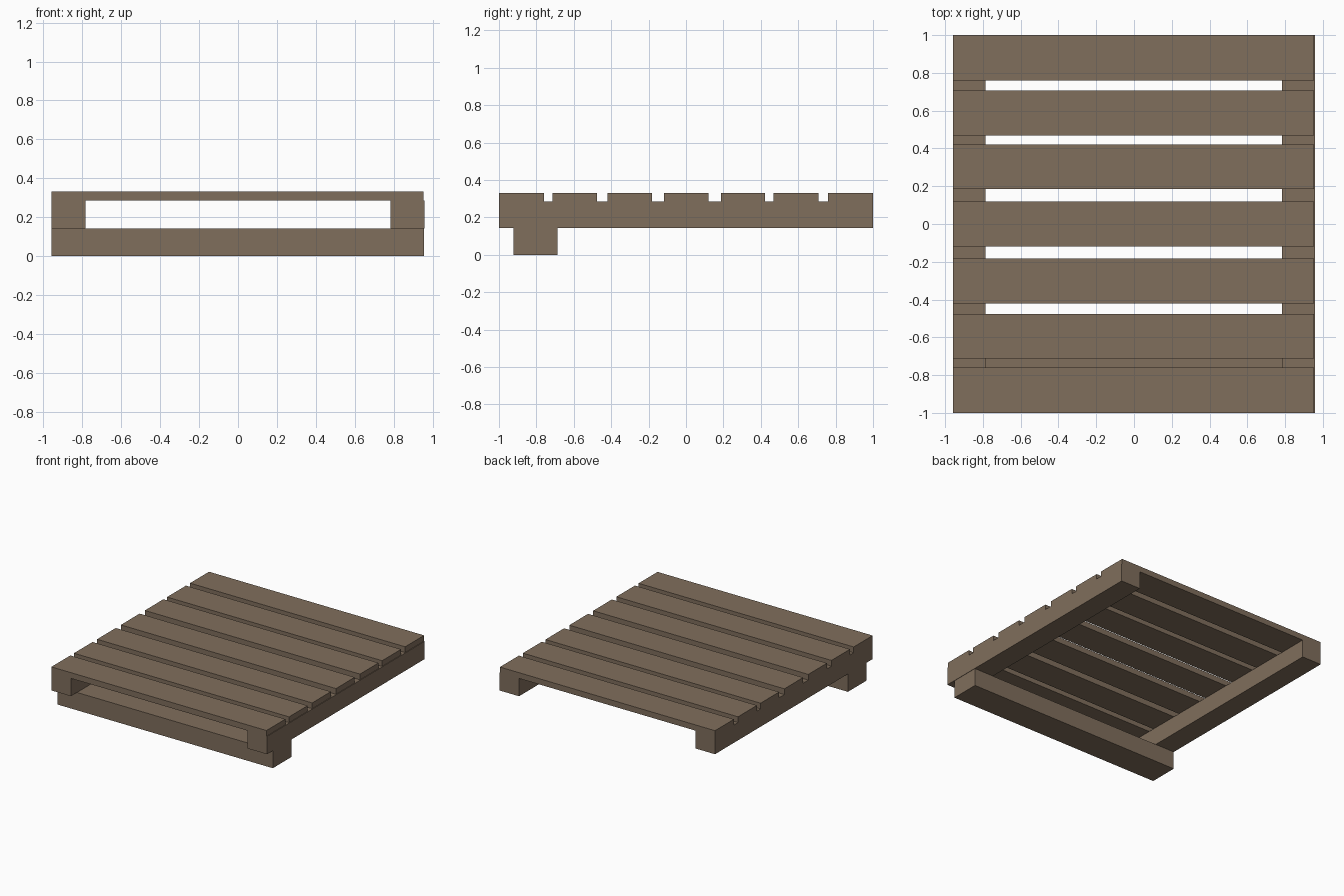
import bpy
import bmesh
from mathutils import Vector

if "Cube" in bpy.data.objects:
    bpy.data.objects.remove(bpy.data.objects["Cube"])

wood = bpy.data.materials.new("weathered_brown_wood")
wood.diffuse_color = (0.216, 0.156, 0.107, 1.0)
wood.use_nodes = True
wood.node_tree.nodes["Principled BSDF"].inputs["Base Color"].default_value = wood.diffuse_color


def board(name, x, y, z):
    """Axis-aligned plank given its (min, max) range on each axis."""
    bm = bmesh.new()
    bmesh.ops.create_cube(bm, size=1.0)
    for v in bm.verts:
        v.co = Vector([(r[0] + r[1]) / 2 + c * (r[1] - r[0])
                       for c, r in zip(v.co, (x, y, z))])
    mesh = bpy.data.meshes.new(name)
    bm.to_mesh(mesh)
    bm.free()
    mesh.materials.append(wood)
    obj = bpy.data.objects.new(name, mesh)
    bpy.context.collection.objects.link(obj)
    return obj


# Deck slats running left to right
slats = [(-1.0, -0.76), (-0.713, -0.477), (-0.42, -0.183), (-0.118, 0.12),
         (0.186, 0.422), (0.468, 0.708), (0.76, 1.0)]
for i, span in enumerate(slats, 1):
    board(f"deck_slat_{i}", (-0.958, 0.953), span, (0.286, 0.332))

# Side beams under the slats
board("left_beam", (-0.958, -0.785), (-1.0, 1.0), (0.143, 0.286))
board("right_beam", (0.783, 0.958), (-1.0, 1.0), (0.143, 0.286))

# Single ground skid near the front
board("front_skid", (-0.958, 0.955), (-0.922, -0.686), (0.0, 0.143))
